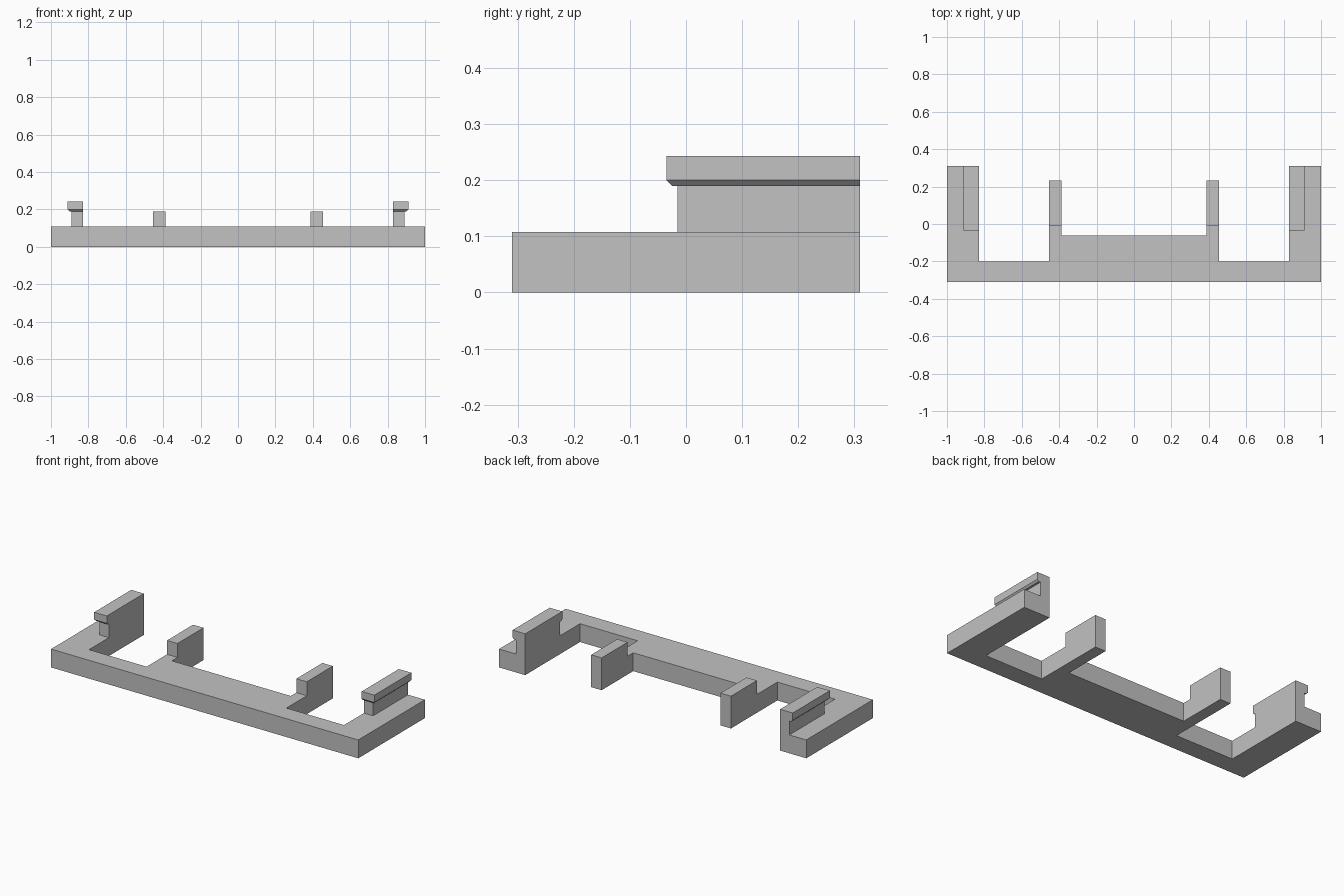
import bpy
import bmesh

cube = bpy.data.objects.get("Cube")
if cube:
    bpy.data.objects.remove(cube, do_unlink=True)

# Single plain grey
GREY = (0.54, 0.54, 0.54, 1)
grey = bpy.data.materials.new("plain grey")
grey.use_nodes = True
grey.diffuse_color = GREY
grey.node_tree.nodes["Principled BSDF"].inputs["Base Color"].default_value = GREY

BACK = 0.31        # rear edge of the frame
BASE_TOP = 0.108   # thickness of the flat frame


def finish(name, bm):
    bmesh.ops.recalc_face_normals(bm, faces=bm.faces)
    mesh = bpy.data.meshes.new(name)
    bm.to_mesh(mesh)
    bm.free()
    mesh.materials.append(grey)
    obj = bpy.data.objects.new(name, mesh)
    bpy.context.collection.objects.link(obj)
    return obj


def prism(name, outline, z0, z1):
    """Extrude a plan outline straight up."""
    bm = bmesh.new()
    face = bm.faces.new([bm.verts.new((x, y, z0)) for x, y in outline])
    top = bmesh.ops.extrude_face_region(bm, geom=[face])["geom"]
    verts = [v for v in top if isinstance(v, bmesh.types.BMVert)]
    bmesh.ops.translate(bm, verts=verts, vec=(0, 0, z1 - z0))
    return finish(name, bm)


def plan_box(side, x0, x1, y0, y1):
    return [(side * x0, y0), (side * x1, y0), (side * x1, y1), (side * x0, y1)]


# Flat comb-shaped frame: right half outline, mirrored to the left
half = [(1, -BACK), (1, BACK), (0.83, BACK), (0.83, -0.20), (0.455, -0.20),
        (0.455, 0.232), (0.387, 0.232), (0.387, -0.062)]
prism("base_frame", half + [(-x, y) for x, y in reversed(half)], 0, BASE_TOP)

for side, label in ((1, "left"), (-1, "right")):
    # Raised block on each inner prong
    prism(label + "_inner_post", plan_box(side, 0.387, 0.455, -0.01, 0.232),
          BASE_TOP, 0.19)
    # Upright wall on the inner edge of each outer arm
    prism(label + "_rail_wall", plan_box(side, 0.83, 0.89, -0.015, BACK),
          BASE_TOP, 0.19)
    # Overhanging lip, its lower front and outer edges chamfered
    lip = prism(label + "_rail_lip", plan_box(side, 0.83, 0.912, -0.035, BACK),
                0.19, 0.243)
    bm = bmesh.new()
    bm.from_mesh(lip.data)
    edges = []
    for e in bm.edges:
        mid = (e.verts[0].co + e.verts[1].co) / 2
        if mid.z < 0.2 and (abs(mid.x) > 0.9 or mid.y < 0) \
                and abs(e.verts[0].co.z - e.verts[1].co.z) < 0.01:
            edges.append(e)
    bmesh.ops.bevel(bm, geom=edges, offset=0.01, segments=1, affect='EDGES')
    bm.to_mesh(lip.data)
    bm.free()
